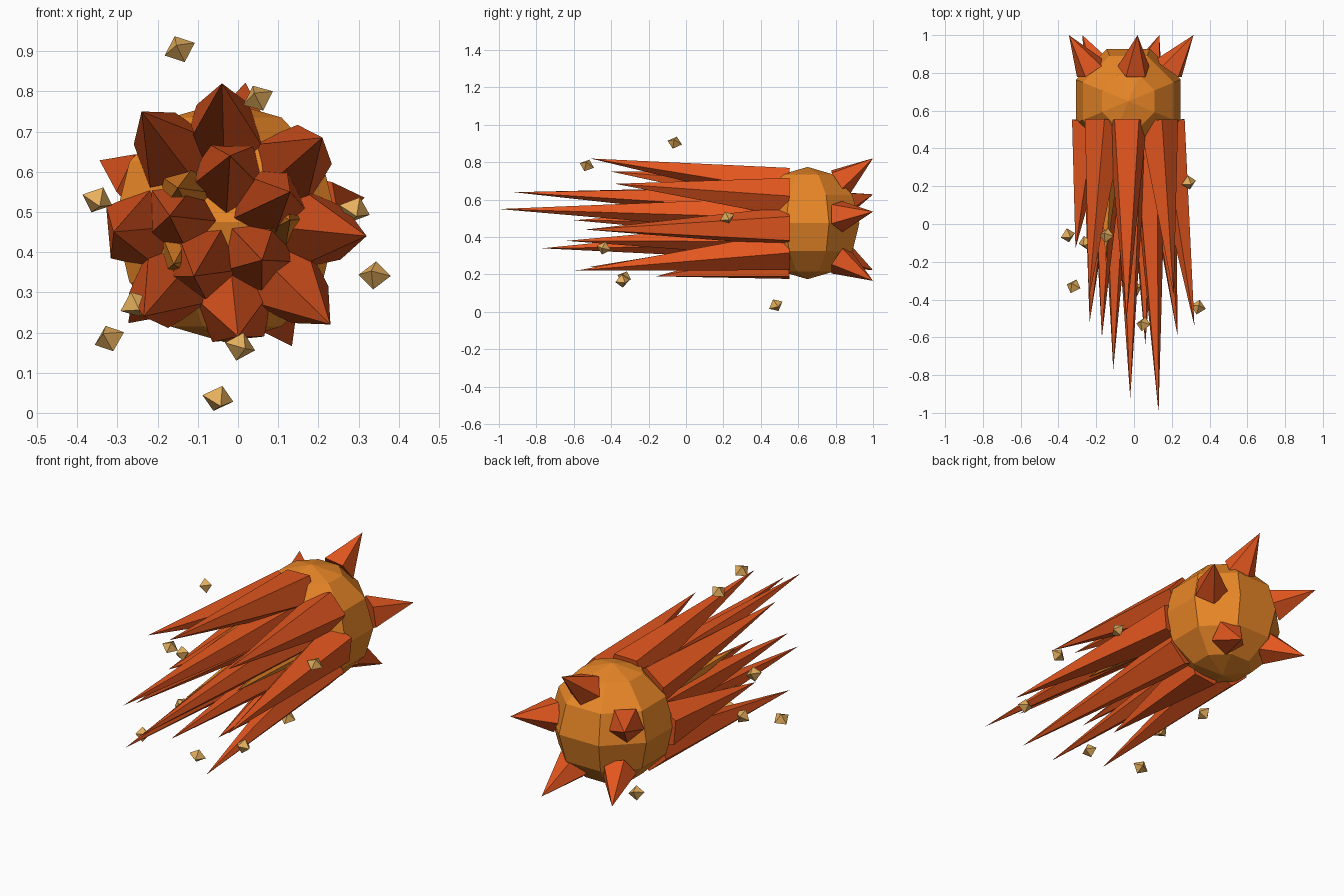
import bpy, bmesh, math, random
from mathutils import Vector, Matrix, Euler

if "Cube" in bpy.data.objects:
    bpy.data.objects.remove(bpy.data.objects["Cube"])

random.seed(4)
CENTRE = Vector((-0.03, 0.65, 0.475))


def material(name, colour):
    m = bpy.data.materials.new(name)
    m.diffuse_color = (*colour, 1)
    m.use_nodes = True
    m.node_tree.nodes["Principled BSDF"].inputs["Base Color"].default_value = m.diffuse_color
    return m


RED = material("flame orange", (0.78, 0.095, 0.014))
GOLD = material("core amber", (0.81, 0.24, 0.02))
SAND = material("ember gold", (0.79, 0.43, 0.11))


def finish(name, bm, mat):
    bmesh.ops.recalc_face_normals(bm, faces=bm.faces)
    me = bpy.data.meshes.new(name)
    bm.to_mesh(me)
    bm.free()
    me.materials.append(mat)
    ob = bpy.data.objects.new(name, me)
    bpy.context.collection.objects.link(ob)
    return ob


def spike(name, base, tip, radius, toward, mat, sides=5):
    """Pyramid from base to tip with one base corner pointing along toward."""
    base, tip = Vector(base), Vector(tip)
    axis = (tip - base).normalized()
    u = (toward - axis * toward.dot(axis)).normalized()
    v = axis.cross(u)
    bm = bmesh.new()
    ring = []
    for i in range(sides):
        a = math.tau * i / sides
        ring.append(bm.verts.new(base + radius * (u * math.cos(a) + v * math.sin(a))))
    top = bm.verts.new(tip)
    bm.faces.new(ring)
    for i in range(sides):
        bm.faces.new((ring[i], ring[(i + 1) % sides], top))
    return finish(name, bm, mat)


def radial(angle):
    a = math.radians(angle)
    return Vector((math.cos(a), 0, math.sin(a)))


# Round core
bm = bmesh.new()
bmesh.ops.create_uvsphere(
    bm, u_segments=8, v_segments=6, radius=0.3,
    matrix=Matrix.Translation(CENTRE) @ Matrix.Rotation(math.radians(22.5), 4, 'Z'))
finish("core", bm, GOLD)

# Five spikes flaring from the back of the core
for i in range(5):
    d = radial(10 + 72 * i)
    base = CENTRE + d * 0.22 + Vector((0, 0.17, 0))
    tip = CENTRE + d * 0.35 + Vector((0, 0.35, 0))
    spike("back_spike", base, tip, 0.088, -d, RED)

# Long flame tail: outer and inner rings, given by their tips
outer = [(-0.04, -0.51, 0.82), (0.21, -0.38, 0.685), (0.32, -0.54, 0.44),
         (0.23, -0.59, 0.22), (0.0, -0.16, 0.19), (-0.235, -0.52, 0.24),
         (-0.31, -0.13, 0.45), (-0.24, -0.40, 0.75)]
inner = [(-0.02, -0.92, 0.64), (0.13, -1.0, 0.55), (0.06, -0.64, 0.38),
         (-0.11, -0.77, 0.34), (-0.17, -0.60, 0.49)]
for name, tips, offset, radius in (("outer_flame", outer, 0.205, 0.11),
                                   ("inner_flame", inner, 0.11, 0.105)):
    for t in tips:
        d = Vector((t[0] - CENTRE.x, 0, t[2] - CENTRE.z)).normalized()
        base = CENTRE + d * offset + Vector((0, -0.107, 0))
        spike(name, base, t, radius, -d, RED)

# Small amber flames hidden among the tail
for t in [(-0.15, -0.2, 0.56), (-0.16, -0.2, 0.37), (0.13, -0.2, 0.48)]:
    d = Vector((t[0] - CENTRE.x, 0, t[2] - CENTRE.z)).normalized()
    spike("amber_flame", CENTRE + d * 0.12 + Vector((0, -0.11, 0)), t, 0.08, d, GOLD)

# Loose octahedral embers around the tail
embers = [(-0.145, -0.06, 0.905), (0.05, -0.53, 0.783), (0.29, 0.22, 0.505),
          (0.34, -0.44, 0.342), (-0.32, -0.33, 0.185), (-0.35, -0.06, 0.53),
          (-0.05, 0.48, 0.036), (0.005, -0.34, 0.165), (-0.255, -0.1, 0.27)]
for p in embers:
    bm = bmesh.new()
    bmesh.ops.create_cube(bm, size=0.01)
    bm.clear()
    rot = Euler([random.uniform(-0.5, 0.5) for _ in range(3)]).to_matrix()
    if p[2] < 0.1:
        rot = Euler((0.5, 0.2, 0.3)).to_matrix()
    vs = [bm.verts.new(Vector(p) + rot @ (Vector(c) * 0.041))
          for c in ((1, 0, 0), (0, 1, 0), (-1, 0, 0), (0, -1, 0), (0, 0, 0.88), (0, 0, -0.88))]
    for i in range(4):
        bm.faces.new((vs[i], vs[(i + 1) % 4], vs[4]))
        bm.faces.new((vs[(i + 1) % 4], vs[i], vs[5]))
    finish("ember", bm, SAND)
